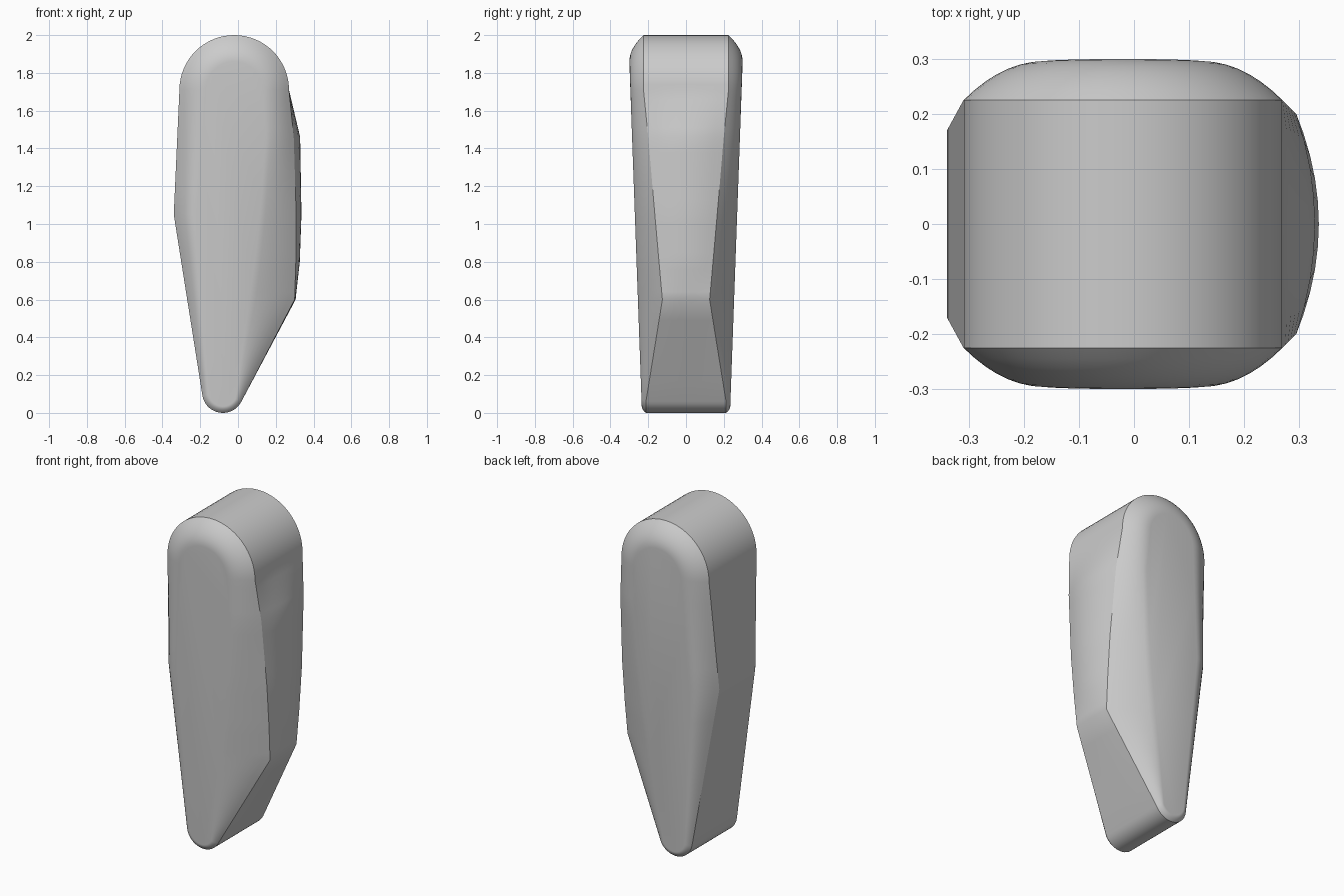
import bpy
import bmesh
import math

cube = bpy.data.objects.get("Cube")
if cube:
    bpy.data.objects.remove(cube, do_unlink=True)

BULGE_STEPS = 8   # columns across the rim
BEVEL_STEPS = 7   # rows from rim edge to flat face
SPAN_STEPS = 5    # subdivisions along straight rim spans


def face_y(z):
    """Half thickness of the tapered body."""
    return 0.233 + 0.036 * z


def arc(cx, cz, radius, inner, rim_y, start, end, count):
    """Rim stations around a rounded end."""
    stations = []
    for i in range(count + 1):
        a = math.radians(start + (end - start) * i / count)
        c, s = math.cos(a), math.sin(a)
        x, z = cx + radius * c, cz + radius * s
        stations.append((x, x, z, rim_y, cx + inner * c, cz + inner * s, 1.0))
    return stations


def span(points):
    """Straight runs between neighbouring stations, without the end points."""
    out = []
    for p, q in zip(points, points[1:]):
        for i in range(SPAN_STEPS):
            t = i / SPAN_STEPS
            out.append(tuple(a + (b - a) * t for a, b in zip(p, q)))
    return out[1:]


# Station: centre x, edge x, z, edge y, face x, face z, bevel fullness
top = arc(-0.02, 1.71, 0.29, 0.15, 0.225, 0, 180, 32)
bottom = arc(-0.08, 0.11, 0.11, 0.075, 0.212, 189, 333, 18)
left_side = [top[-1], (-0.34, -0.34, 1.05, 0.17, -0.22, 1.05, 1.0), bottom[0]]
right_side = [
    bottom[-1],
    (0.305, 0.30, 0.60, 0.125, 0.06, 0.60, 0.7),
    (0.327, 0.306, 0.80, 0.143, 0.088, 0.80, 0.7),
    (0.336, 0.308, 1.05, 0.165, 0.118, 1.05, 0.7),
    (0.329, 0.295, 1.46, 0.20, 0.15, 1.46, 0.85),
    top[0],
]
stations = top + span(left_side) + bottom + span(right_side)


def cross_strip(station):
    """Points from the front face edge over the rim to the back face edge."""
    cx, ex, z, ey, ix, iz, full = station
    w = face_y(iz)
    bevel = []
    for i in range(BEVEL_STEPS):
        t = i / BEVEL_STEPS
        # Quadratic curve from the face to the rim edge
        a, b, c = (1 - t) ** 2, 2 * t * (1 - t), t * t
        my = ey + (w - ey) * full
        bevel.append((a * ix + b * (ix + ex) / 2 + c * ex,
                      a * w + b * my + c * ey,
                      a * iz + b * (iz + z) / 2 + c * z))
    front = [(x, -y, zz) for x, y, zz in bevel]
    rim = []
    for i in range(BULGE_STEPS + 1):
        s = 2 * i / BULGE_STEPS - 1
        rim.append((ex + (cx - ex) * (1 - s * s), ey * s, z))
    return front + rim + bevel[::-1]


# Body: loop of strips closed by two flat faces
bm = bmesh.new()
strips = [[bm.verts.new(p) for p in cross_strip(s)] for s in stations]
for i, strip in enumerate(strips):
    following = strips[(i + 1) % len(strips)]
    for j in range(len(strip) - 1):
        bm.faces.new((strip[j], strip[j + 1], following[j + 1], following[j]))
bm.faces.new([s[0] for s in strips])
bm.faces.new([s[-1] for s in reversed(strips)])
bmesh.ops.recalc_face_normals(bm, faces=bm.faces)

mesh = bpy.data.meshes.new("tapered_body")
bm.to_mesh(mesh)
bm.free()
body = bpy.data.objects.new("tapered_body", mesh)
bpy.context.collection.objects.link(body)

# Single light grey material
grey = bpy.data.materials.new("light_grey")
grey.use_nodes = True
colour = (0.6, 0.6, 0.6, 1.0)
grey.diffuse_color = colour
grey.node_tree.nodes["Principled BSDF"].inputs["Base Color"].default_value = colour
mesh.materials.append(grey)

bpy.ops.object.select_all(action="DESELECT")
body.select_set(True)
bpy.context.view_layer.objects.active = body
bpy.ops.object.shade_smooth_by_angle(angle=math.radians(25))
